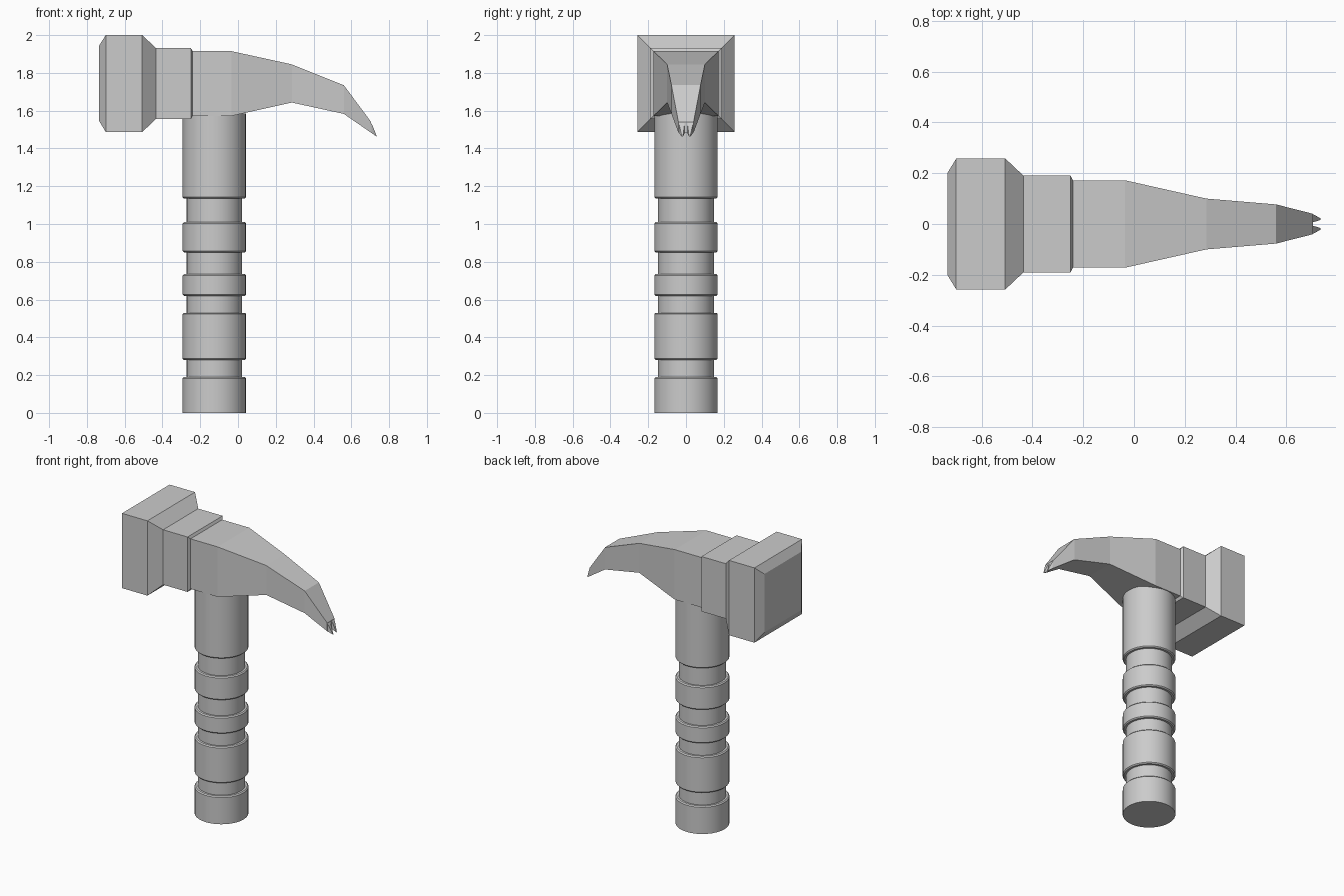
import bpy, math

if "Cube" in bpy.data.objects:
    bpy.data.objects.remove(bpy.data.objects["Cube"])

SIDES = 32
HANDLE_X = -0.125


def make_object(name, verts, faces):
    mesh = bpy.data.meshes.new(name)
    mesh.from_pydata(verts, [], faces)
    mesh.update()
    ob = bpy.data.objects.new(name, mesh)
    bpy.context.collection.objects.link(ob)
    return ob


def loft(name, rings):
    """Skin a list of equal-length closed rings and cap both ends."""
    n = len(rings[0])
    verts = [v for ring in rings for v in ring]
    faces = [tuple(reversed(range(n)))]
    for r in range(len(rings) - 1):
        a, b = r * n, (r + 1) * n
        for i in range(n):
            j = (i + 1) % n
            faces.append((a + i, a + j, b + j, b + i))
    faces.append(tuple(range((len(rings) - 1) * n, len(rings) * n)))
    return make_object(name, verts, faces)


def circle(r, z):
    return [(HANDLE_X + r * math.cos(2 * math.pi * i / SIDES),
             r * math.sin(2 * math.pi * i / SIDES), z) for i in range(SIDES)]


def section(xt, zt, xb, zb, y0, y1):
    """Four-sided section: top edge at (xt, zt), bottom edge at (xb, zb)."""
    return [(xb, y0, zb), (xb, y1, zb), (xt, y1, zt), (xt, y0, zt)]


# Handle: full-width column with four grip grooves
R, NECK, BEVEL = 0.168, 0.147, 0.007
profile = [(R, 0.0)]
for z0, z1 in [(0.19, 0.28), (0.53, 0.62), (0.735, 0.85), (1.01, 1.135)]:
    profile += [(R, z0 - BEVEL), (R - BEVEL, z0), (NECK, z0),
                (NECK, z1), (R - BEVEL, z1), (R, z1 + BEVEL)]
profile.append((R, 1.585))
handle = loft("handle", [circle(r, z) for r, z in profile])
bpy.context.view_layer.objects.active = handle
handle.select_set(True)
bpy.ops.object.shade_smooth_by_angle(angle=math.radians(30))

# Head: striking block, collar and tapering curved claw (x, half width, bottom, top)
stations = [(-0.735, 0.20, 1.545, 1.945), (-0.70, 0.258, 1.487, 2.0),
            (-0.507, 0.258, 1.487, 2.0), (-0.435, 0.19, 1.555, 1.932),
            (-0.25, 0.19, 1.555, 1.932), (-0.24, 0.172, 1.572, 1.915),
            (-0.035, 0.172, 1.572, 1.915), (0.285, 0.10, 1.643, 1.845),
            (0.56, 0.077, 1.583, 1.735)]
rings = [section(x, zt, x, zb, -h, h) for x, h, zb, zt in stations]
rings.append(section(0.705, 1.54, 0.705, 1.483, -0.04, 0.04))
loft("hammer_head", rings)

# Claw prongs: a mirrored pair of points with a small notch between
for side, name in ((1, "prong_back"), (-1, "prong_front")):
    def span(a, b):
        return sorted((side * a, side * b))
    loft(name, [section(0.70, 1.542, 0.70, 1.486, *span(0.007, 0.040)),
                section(0.712, 1.522, 0.712, 1.478, *span(0.009, 0.035)),
                section(0.734, 1.466, 0.735, 1.462, *span(0.016, 0.022))])
